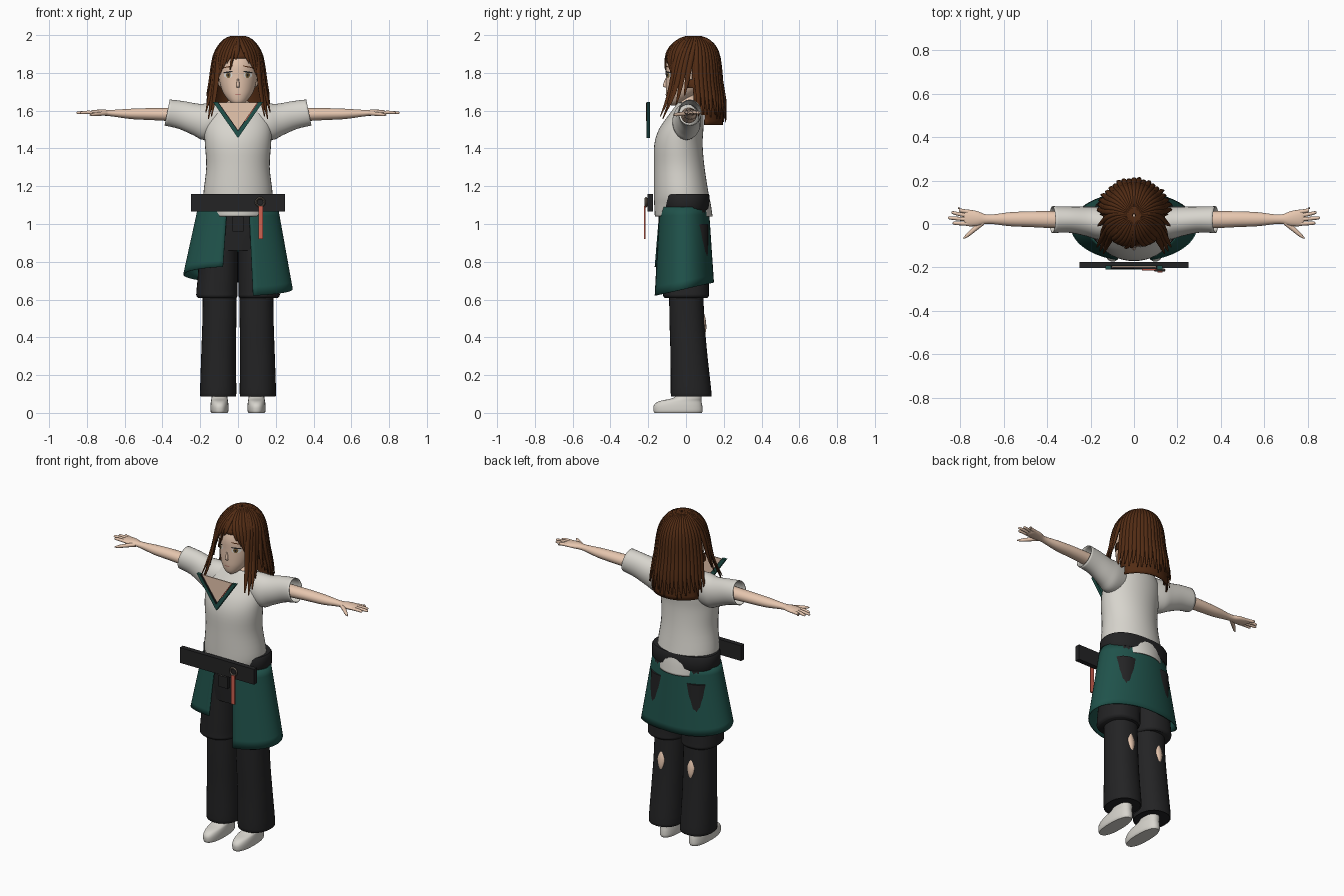
import bpy, bmesh, random
from math import sin, cos, pi, radians, copysign, sqrt
from mathutils import Vector

random.seed(4)
if "Cube" in bpy.data.objects:
    bpy.data.objects.remove(bpy.data.objects["Cube"])


def material(name, r, g, b):
    m = bpy.data.materials.new(name)
    m.use_nodes = True
    m.diffuse_color = (r, g, b, 1)
    m.node_tree.nodes["Principled BSDF"].inputs["Base Color"].default_value = (r, g, b, 1)
    return m


HAIR = material("brown hair", .085, .025, .007)
SKIN = material("skin", .8, .57, .43)
CLOTH = material("off white cloth", .68, .66, .61)
BLACK = material("black cloth", .017, .017, .018)
GREEN = material("dark green cloth", .014, .085, .07)
RED = material("red strap", .62, .12, .08)
METAL = material("dull metal", .12, .1, .08)
IRIS = material("amber iris", .2, .12, .04)
WHITE = material("eye white", .8, .78, .74)
LIP = material("lip", .55, .25, .2)


# ---------- helpers ----------
def finish(name, bm, mat, thick=0):
    bmesh.ops.recalc_face_normals(bm, faces=bm.faces)
    me = bpy.data.meshes.new(name)
    bm.to_mesh(me)
    bm.free()
    me.shade_smooth()
    me.set_sharp_from_angle(angle=radians(45))
    me.materials.append(mat)
    ob = bpy.data.objects.new(name, me)
    bpy.context.collection.objects.link(ob)
    if thick:
        ob.modifiers.new("thickness", 'SOLIDIFY').thickness = thick
    return ob


def bridge(name, rings, mat, caps=True, closed=True, thick=0, drop=None):
    """Skin a list of point rings, optionally dropping faces by a rule."""
    bm = bmesh.new()
    vs = [[bm.verts.new(p) for p in r] for r in rings]
    n = len(rings[0])
    for a, b in zip(vs, vs[1:]):
        for i in range(n if closed else n - 1):
            j = (i + 1) % n
            bm.faces.new((a[i], a[j], b[j], b[i]))
    if caps:
        bm.faces.new(vs[0])
        bm.faces.new(vs[-1])
    if drop:
        bad = [f for f in bm.faces if drop(f.calc_center_median())]
        bmesh.ops.delete(bm, geom=bad, context='FACES')
    return finish(name, bm, mat, thick)


def dense(rows, k=4):
    """Smooth curve through section rows."""
    out = []
    for i in range(len(rows) - 1):
        p = [Vector(rows[min(max(i + d, 0), len(rows) - 1)]) for d in (-1, 0, 1, 2)]
        for j in range(k):
            t = j / k
            out.append(p[1] + (p[2] - p[0]) * t / 2
                       + (p[0] * 2 - p[1] * 5 + p[2] * 4 - p[3]) * t * t / 2
                       + (p[1] * 3 - p[0] - p[2] * 3 + p[3]) * t ** 3 / 2)
    return out + [Vector(rows[-1])]


def oval(a, power):
    c, s = cos(a), sin(a)
    return copysign(abs(c) ** power, c), copysign(abs(s) ** power, s)


def loft(name, rows, mat, n=32, power=1, k=4, **kw):
    """Vertical body from rows (z, centre x, centre y, half width, half depth)."""
    rings = []
    for z, cx, cy, rx, ry in dense(rows, k):
        pts = [oval(2 * pi * i / n, power) for i in range(n)]
        rings.append([(cx + rx * c, cy + ry * s, z) for c, s in pts])
    return bridge(name, rings, mat, **kw)


def limb(name, rows, side, mat, n=16, slant=0, **kw):
    """Sideways body from rows (x, y, z, half depth, half height)."""
    rings = []
    for x, y, z, ry, rz in dense(rows):
        pts = [(2 * pi * i / n) for i in range(n)]
        rings.append([(side * (x - slant * rz * sin(a)), y + ry * cos(a), z + rz * sin(a)) for a in pts])
    return bridge(name, rings, mat, **kw)


def plate(name, outline, y0, y1, mat):
    """Flat panel facing the front, from (x, z) points."""
    return bridge(name, [[(x, y, z) for x, z in outline] for y in (y0, y1)], mat)


def rect(x0, x1, z0, z1):
    return [(x0, z0), (x1, z0), (x1, z1), (x0, z1)]


def row_at(rows, z):
    rows = sorted(tuple(r) for r in rows)
    for a, b in zip(rows, rows[1:]):
        if z <= b[0]:
            return Vector(a).lerp(Vector(b), max(0, (z - a[0]) / (b[0] - a[0])))
    return Vector(rows[-1])


# ---------- head and face ----------
HEAD = [(1.628, 0, -.066, .012, .012), (1.645, 0, -.055, .04, .042), (1.68, 0, -.03, .07, .075),
        (1.72, 0, -.01, .089, .097), (1.78, 0, .005, .102, .112), (1.85, 0, .01, .104, .116),
        (1.92, 0, .02, .088, .1), (1.96, 0, .03, .05, .06)]
loft("head", HEAD, SKIN)
loft("neck", [(1.59, 0, .012, .1, .068), (1.635, 0, .015, .075, .055), (1.66, 0, .015, .046, .046),
              (1.72, 0, .01, .045, .045)], SKIN)
FACE = dense(HEAD)


def decal(name, cx, cz, rx, rz, lift, mat, tilt=0):
    """Thin oval patch lying on the face."""
    def on_face(r, a):
        x, z = cx + r * rx * cos(a), cz + r * rz * sin(a) + tilt * r * rx * cos(a)
        _, _, cy, hx, hy = row_at(FACE, z)
        return x, cy - hy * sqrt(max(0, 1 - (x / hx) ** 2)) - lift, z
    angles = [2 * pi * i / 16 for i in range(16)]
    bridge(name, [[on_face(r, a) for a in angles] for r in (1, .6, .2)], mat)


for s, side in ((1, "left"), (-1, "right")):
    decal(side + "_eye_white", s * .052, 1.788, .023, .015, .002, WHITE)
    decal(side + "_iris", s * .051, 1.788, .012, .015, .0035, IRIS)
    decal(side + "_pupil", s * .051, 1.788, .005, .007, .005, BLACK)
    decal(side + "_lash", s * .053, 1.804, .026, .004, .005, BLACK, -.15 * s)
    decal(side + "_brow", s * .052, 1.832, .026, .003, .003, HAIR, -.2 * s)
    loft(side + "_ear", [(1.725, s * .09, .01, .006, .008), (1.75, s * .1, .012, .012, .018),
                         (1.785, s * .104, .016, .013, .02), (1.8, s * .1, .016, .005, .01)], SKIN, n=12)
decal("mouth", 0, 1.686, .016, .0035, .002, LIP)
loft("nose", [(1.722, 0, -.104, .007, .006), (1.733, 0, -.108, .009, .014), (1.77, 0, -.104, .004, .006)],
     SKIN, n=12)

# ---------- hair ----------
MANE = [(2.0, 0, .04, .008, .008), (1.985, 0, .04, .055, .06), (1.95, 0, .037, .092, .106),
        (1.9, 0, .033, .12, .135), (1.83, 0, .032, .135, .148), (1.75, 0, .035, .146, .152),
        (1.65, 0, .042, .162, .162), (1.53, 0, .04, .175, .162)]
loft("hair_cap", [(z - .006, x, y, rx * .96, ry * .96) for z, x, y, rx, ry in MANE], HAIR, caps=False,
     drop=lambda c: c.z < 1.88 and c.y < .02 + max(0, 1.72 - c.z) * .5, thick=.008)
FLOW = dense(MANE)


def lock(name, start, end, tip, width, flare=0.0, steps=14):
    """Tapered strand over the scalp; angles run from the back of the head."""
    rings = []
    for i in range(steps + 1):
        t = i / steps
        a = radians(start + (end - start) * t * t)
        z = 1.996 - (1.996 - tip) * t * t
        _, _, cy, rx, ry = row_at(FLOW, z)
        f = 1 + flare * t ** 6
        out = Vector((sin(a), cos(a), 0))
        along = Vector((cos(a), -sin(a), 0))
        p = Vector((rx * f * sin(a), cy + ry * f * cos(a), z))
        w = max(.003, rx * radians(width) * (1 - .85 * t ** 7))
        d = .011 * (1 - .8 * t ** 6)
        rings.append([p + along * w * cos(q) + out * d * sin(q) for q in (pi * j / 4 for j in range(8))])
    bridge(name, rings, HAIR)


for i in range(21):
    ang = -80 + 8 * i
    lock("back_lock", ang, ang * 1.02, 1.535 + random.uniform(-.01, .03) + abs(ang) * .0003, 6.5,
         random.uniform(0, .08))
SIDE_LOCKS = [(84, 106, 1.68), (93, 122, 1.63), (102, 132, 1.59), (111, 138, 1.555), (119, 143, 1.57)]
BANGS = [(127, 126, 1.7), (138, 130, 1.74), (150, 136, 1.785), (161, 143, 1.82), (171, 153, 1.85)]
for s in (1, -1):
    for start, end, tip in SIDE_LOCKS:
        lock("side_lock", s * start, s * end, tip, 7, .36 if tip < 1.6 else .1)
    for start, end, tip in BANGS:
        lock("bang", s * start, s * end, tip, 8)
lock("parting_lock", 180, 186, 1.87, 9)
lock("loose_bang", 186, 198, 1.815, 5)

# ---------- shirt, arms and hands ----------
loft("shirt", [(1.04, 0, -.012, .165, .153), (1.1, 0, -.018, .175, .15), (1.16, 0, -.025, .183, .145),
               (1.3, 0, -.036, .168, .134), (1.42, 0, -.04, .175, .128), (1.5, 0, -.026, .178, .118),
               (1.57, 0, -.002, .165, .095), (1.62, 0, .012, .13, .072), (1.642, 0, .015, .082, .06)],
     CLOTH, n=40, caps=False, thick=.004)
FINGERS = [("little", .054, .072, .81), ("ring", .037, .052, .84), ("middle", .02, .028, .855),
           ("index", .002, .004, .835)]
for s, side in ((1, "left"), (-1, "right")):
    limb(side + "_sleeve", [(.07, 0, 1.55, .06, .085), (.16, .003, 1.543, .075, .098),
                            (.22, .012, 1.553, .068, .083), (.3, .02, 1.577, .06, .073),
                            (.375, .02, 1.59, .062, .069)], s, CLOTH, n=28, slant=.2, caps=False, thick=.004)
    limb(side + "_arm", [(.2, .015, 1.575, .042, .042), (.38, .02, 1.58, .039, .034),
                         (.48, .022, 1.582, .036, .031), (.57, .022, 1.583, .032, .027),
                         (.67, .022, 1.587, .021, .017), (.72, .025, 1.59, .034, .016),
                         (.765, .028, 1.59, .038, .013), (.782, .028, 1.59, .03, .008)], s, SKIN, n=20)
    for finger, base, tip, reach in FINGERS:
        limb(f"{side}_{finger}_finger", [(.75, base, 1.59, .01, .009), (.8, (base + tip) / 2, 1.591, .009, .009),
             (reach - .008, tip, 1.589, .007, .007), (reach, tip, 1.588, .002, .002)], s, SKIN, n=10)
    limb(side + "_thumb", [(.69, .01, 1.587, .014, .012), (.73, -.02, 1.583, .015, .011),
                           (.765, -.05, 1.579, .011, .009), (.785, -.066, 1.577, .003, .003)], s, SKIN, n=10)


# ---------- floating collar ----------
def vee(name, w, low, band, y0, y1, mat):
    plate(name, [(-w, 1.645), (0, low), (w, 1.645), (w - band, 1.645), (0, low + band * 1.5),
                 (band - w, 1.645)], y0, y1, mat)


plate("collar_skin_panel", [(-.11, 1.642), (0, 1.48), (.11, 1.642)], -.2, -.194, SKIN)
vee("collar_green_band", .132, 1.455, .023, -.21, -.19, GREEN)
vee("collar_black_edge", .11, 1.488, .006, -.208, -.192, BLACK)
plate("collar_red_edge", [(.04, 1.545), (.104, 1.64), (.099, 1.64), (.036, 1.548)], -.213, -.208, RED)

# ---------- belt and hanging strap ----------
loft("waist_belt", [(1.075, 0, -.004, .197, .124), (1.085, 0, -.004, .204, .129),
                    (1.15, 0, -.004, .204, .129), (1.16, 0, -.004, .197, .124)], BLACK, n=40, power=.85, k=1)
plate("belt_front_panel", rect(-.25, .25, 1.067, 1.16), -.203, -.174, BLACK)
plate("fly_button", rect(-.03, .03, .96, 1.04), -.145, -.11, BLACK)
plate("red_strap", rect(.109, .132, .92, 1.095), -.222, -.214, RED)
ring = []
for i in range(24):
    a = 2 * pi * i / 24
    ring.append([(.118 + r * cos(a), -.212 + y, 1.115 + r * sin(a))
                 for r, y in ((.028, 0), (.022, .007), (.016, 0), (.022, -.007))])
bridge("strap_ring", ring + ring[:1], METAL, caps=False)

# ---------- open apron ----------
rows = []
for j in range(11):
    v, row = j / 10, []
    for i in range(61):
        deg = -164 + 328 * i / 60
        a = radians(deg)
        front = (1 - cos(a)) / 2
        hem = .69 + (-.07 if deg > 0 else .085) * front
        row.append(((.212 + .078 * v) * sin(a), -.012 + (.133 + .027 * v) * cos(a), 1.09 + (hem - 1.09) * v))
    rows.append(row)
bridge("apron", rows, GREEN, caps=False, closed=False, thick=.006)

# ---------- trousers, legs and shoes ----------
loft("hips", [(.86, 0, 0, .19, .118), (.98, 0, -.003, .198, .122), (1.1, 0, -.004, .19, .12)], BLACK, power=.8)
for s, side in ((1, "left"), (-1, "right")):
    loft(side + "_shorts_leg", [(.608, s * .11, 0, .1, .112), (.62, s * .111, 0, .109, .121),
                                (.645, s * .111, 0, .109, .121), (.75, s * .106, 0, .105, .12),
                                (1.0, s * .1, 0, .098, .118)], BLACK, power=.85)
    loft(side + "_trouser_leg", [(.092, s * .105, .027, .09, .102), (.105, s * .105, .027, .096, .108),
                                 (.3, s * .103, .016, .092, .098), (.47, s * .099, .006, .09, .093),
                                 (.66, s * .096, 0, .09, .09)], BLACK, power=.9)
    loft(side + "_calf_patch", [(.405, s * .1, .091, .004, .006), (.44, s * .1, .089, .02, .018),
                                (.49, s * .1, .087, .026, .018), (.54, s * .1, .08, .006, .012)], SKIN, n=12)
    loft(side + "_shoe", [(0, s * .098, -.042, .043, .125), (.012, s * .098, -.042, .048, .13),
                          (.04, s * .098, -.042, .048, .128), (.062, s * .098, -.03, .045, .112),
                          (.08, s * .098, .008, .042, .075), (.12, s * .098, .028, .036, .05)], CLOTH, power=.85)
